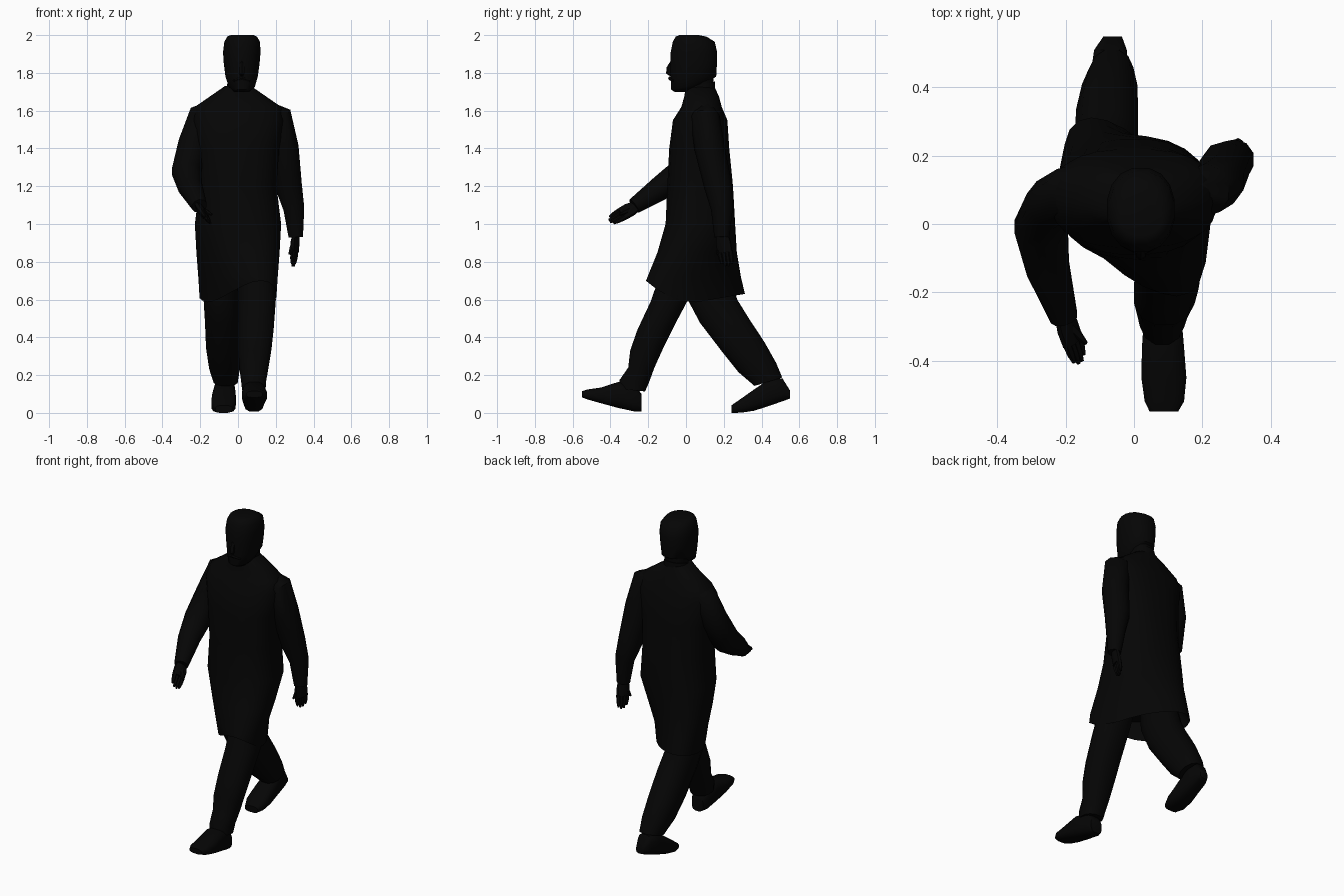
import bpy, bmesh, math
from mathutils import Vector

cube = bpy.data.objects.get("Cube")
if cube:
    bpy.data.objects.remove(cube, do_unlink=True)

black = bpy.data.materials.new("matte_black")
black.use_nodes = True
tone = (0.0015, 0.0015, 0.0015, 1)
black.diffuse_color = tone
shader = black.node_tree.nodes["Principled BSDF"]
shader.inputs["Base Color"].default_value = tone
shader.inputs["Roughness"].default_value = 0.9


def skin(name, rings):
    """Join equal rings of points into a closed, smooth shell."""
    bm = bmesh.new()
    loops = [[bm.verts.new(p) for p in ring] for ring in rings]
    n = len(loops[0])
    for a, b in zip(loops, loops[1:]):
        for i in range(n):
            j = (i + 1) % n
            bm.faces.new((a[i], a[j], b[j], b[i]))
    bm.faces.new(loops[0])
    bm.faces.new(loops[-1])
    bmesh.ops.recalc_face_normals(bm, faces=bm.faces)
    mesh = bpy.data.meshes.new(name)
    bm.to_mesh(mesh)
    bm.free()
    mesh.materials.append(black)
    ob = bpy.data.objects.new(name, mesh)
    bpy.context.collection.objects.link(ob)
    bpy.ops.object.select_all(action='DESELECT')
    ob.select_set(True)
    bpy.context.view_layer.objects.active = ob
    bpy.ops.object.shade_smooth_by_angle(angle=math.radians(50))
    return ob


def outline(n, power):
    """Unit rounded-square outline."""
    pts = []
    for i in range(n):
        c, s = (f(math.tau * (i + 0.5) / n) for f in (math.cos, math.sin))
        pts.append((math.copysign(abs(c) ** (2 / power), c),
                    math.copysign(abs(s) ** (2 / power), s)))
    return pts


def loft(name, rings, n=12, power=2.3, along_y=False):
    """Rings: x range, second-axis range, level, tilt."""
    shells = []
    for x0, x1, a0, a1, level, tilt in rings:
        ring = []
        for u, v in outline(n, power):
            x = (x0 + x1) / 2 + u * (x1 - x0) / 2
            a = (a0 + a1) / 2 + v * (a1 - a0) / 2
            b = level + tilt * v * (a1 - a0) / 2
            ring.append((x, b, a) if along_y else (x, a, b))
        shells.append(ring)
    return skin(name, shells)


def tube(name, path, n=10, flat=1.0, across=Vector((1, 0, 0))):
    """Path: points with radii; flat squeezes the width along 'across'."""
    pts = [Vector(p[:3]) for p in path]
    rings = []
    for i, p in enumerate(pts):
        d = (pts[min(i + 1, len(pts) - 1)] - pts[max(i - 1, 0)]).normalized()
        side = (across - d * across.dot(d)).normalized()
        up = d.cross(side)
        r = path[i][3]
        rings.append([p + side * u * r * flat + up * v * r for u, v in outline(n, 2)])
    return skin(name, rings)


# Long coat: level, half width, front, back, skew with the stride, roundness
coat = [(1.73, .07, 0, .15, 0, 2.2), (1.675, .15, -.01, .175, 0, 2.3),
        (1.62, .23, -.025, .19, 0, 2.4), (1.55, .245, -.07, .22, 0, 2.5),
        (1.4, .22, -.09, .23, 0, 2.5), (1.2, .205, -.10, .25, 0, 2.5),
        (1.0, .23, -.108, .26, .05, 2.3), (.85, .222, -.15, .268, .3, 2.1),
        (.72, .212, -.205, .292, .52, 2), (.585, .205, -.212, .312, .6, 2),
        (.72, .17, -.14, .25, .5, 2)]
rings = []
for k, (z, w, front, back, skew, power) in enumerate(coat):
    ring = []
    for u, v in outline(24, power):
        # front panel follows the left leg, back panel the right leg
        t = v * math.sqrt(1 - skew ** 2) - skew * u
        lift = 0
        if k == len(coat) - 2:
            lift = .115 * max(0, -t) ** 2 + .045 * max(0, t)
        ring.append((u * w, (front + back) / 2 + t * (back - front) / 2, z + lift))
    rings.append(ring)
skin("long_coat", rings)

# Neck, collar and head
loft("neck", [(-.055, .075, .0, .14, 1.64, 0), (-.05, .08, .0, .15, 1.8, 0)])
loft("collar", [(-.07, .085, -.01, .155, 1.68, .1), (-.06, .078, -.005, .155, 1.735, .25)])
loft("head", [(-.02, .06, -.062, .03, 1.70, 0), (-.05, .09, -.08, .11, 1.73, .2),
              (-.068, .106, -.083, .162, 1.78, 0), (-.077, .116, -.085, .166, 1.85, 0),
              (-.081, .121, -.083, .167, 1.91, 0), (-.074, .118, -.072, .154, 1.965, 0),
              (-.058, .102, -.056, .11, 1.992, 0), (-.04, .083, -.035, .07, 2.0, 0)],
     n=16, power=2.2)
tube("nose", [(.02, -.072, 1.86, .01), (.02, -.086, 1.825, .017),
              (.02, -.09, 1.80, .016), (.02, -.078, 1.79, .01)], n=6)
tube("moustache", [(-.025, -.066, 1.757, .006), (.02, -.084, 1.772, .011),
                   (.065, -.066, 1.757, .006)], n=6, across=Vector((0, 0, 1)))

# Trouser legs
loft("left_trouser", [(.0, .19, -.1, .12, .85, 0), (.0, .203, -.19, .02, .6, .1),
                      (-.002, .192, -.26, -.06, .45, .1), (-.002, .18, -.298, -.115, .34, .1),
                      (.005, .164, -.308, -.165, .24, 0), (.015, .15, -.355, -.195, .165, -.1),
                      (.02, .148, -.35, -.215, .12, -.1)], power=2.3)
loft("right_trouser", [(-.17, .0, -.02, .2, .85, 0), (-.185, .005, .005, .275, .6, 0),
                       (-.178, .015, .07, .335, .49, .1), (-.172, .015, .185, .42, .35, .2),
                       (-.155, .012, .275, .48, .24, .25), (-.13, .0, .36, .512, .165, .3)],
     power=2.3)

# Shoes, lofted from heel to toe
loft("left_shoe", [(.045, .125, .005, .10, -.235, 0), (.028, .14, .005, .15, -.27, 0),
                   (.022, .148, .025, .165, -.36, 0), (.02, .155, .05, .135, -.45, 0),
                   (.03, .148, .07, .125, -.52, 0), (.045, .13, .082, .115, -.55, 0)],
     power=3, along_y=True)
loft("right_shoe", [(-.09, -.035, .075, .12, .55, 0), (-.118, -.02, .06, .185, .51, 0),
                    (-.128, -.015, .035, .18, .44, 0), (-.14, -.01, .01, .125, .36, 0),
                    (-.142, -.012, .0, .075, .29, 0), (-.12, -.03, .0, .04, .24, 0)],
     power=3, along_y=True)

# Sleeves
tube("right_sleeve", [(-.13, .1, 1.615, .045), (-.185, .095, 1.575, .078), (-.24, .06, 1.42, .08),
                      (-.272, -.01, 1.275, .082), (-.252, -.13, 1.193, .066),
                      (-.205, -.275, 1.095, .042)])
tube("left_sleeve", [(.14, .1, 1.615, .045), (.21, .1, 1.57, .078), (.245, .125, 1.4, .08),
                     (.268, .17, 1.2, .074), (.296, .19, 1.08, .058), (.306, .19, .93, .04)])


def hand(side, wrist, tip, spread, thumb):
    """Flat palm with four fingers and a thumb."""
    wrist, tip, spread, thumb = map(Vector, (wrist, tip, spread, thumb))
    knuckle = wrist.lerp(tip, .55)
    normal = (tip - wrist).cross(spread).normalized()
    tube(side + "_palm", [(*wrist, .032), (*wrist.lerp(tip, .25), .043), (*knuckle, .042)],
         n=8, flat=.5, across=normal)
    for i in range(4):
        k = i - 1.5
        base = knuckle + spread * k * .021 - (tip - wrist) * .05
        end = tip + spread * k * .019 - (tip - wrist) * .07 * abs(k)
        tube(f"{side}_finger_{i + 1}", [(*base, .014), (*base.lerp(end, .6), .012),
                                        (*end, .006)], n=6)
    root = wrist.lerp(tip, .2)
    tube(side + "_thumb", [(*root, .016), (*root.lerp(thumb, .6), .014), (*thumb, .006)], n=6)


hand("right", (-.21, -.26, 1.097), (-.155, -.41, 1.012), (.5, .4, -.6), (-.14, -.35, 1.05))
hand("left", (.306, .19, .95), (.292, .22, .77), (.3, .95, 0), (.272, .165, .84))
